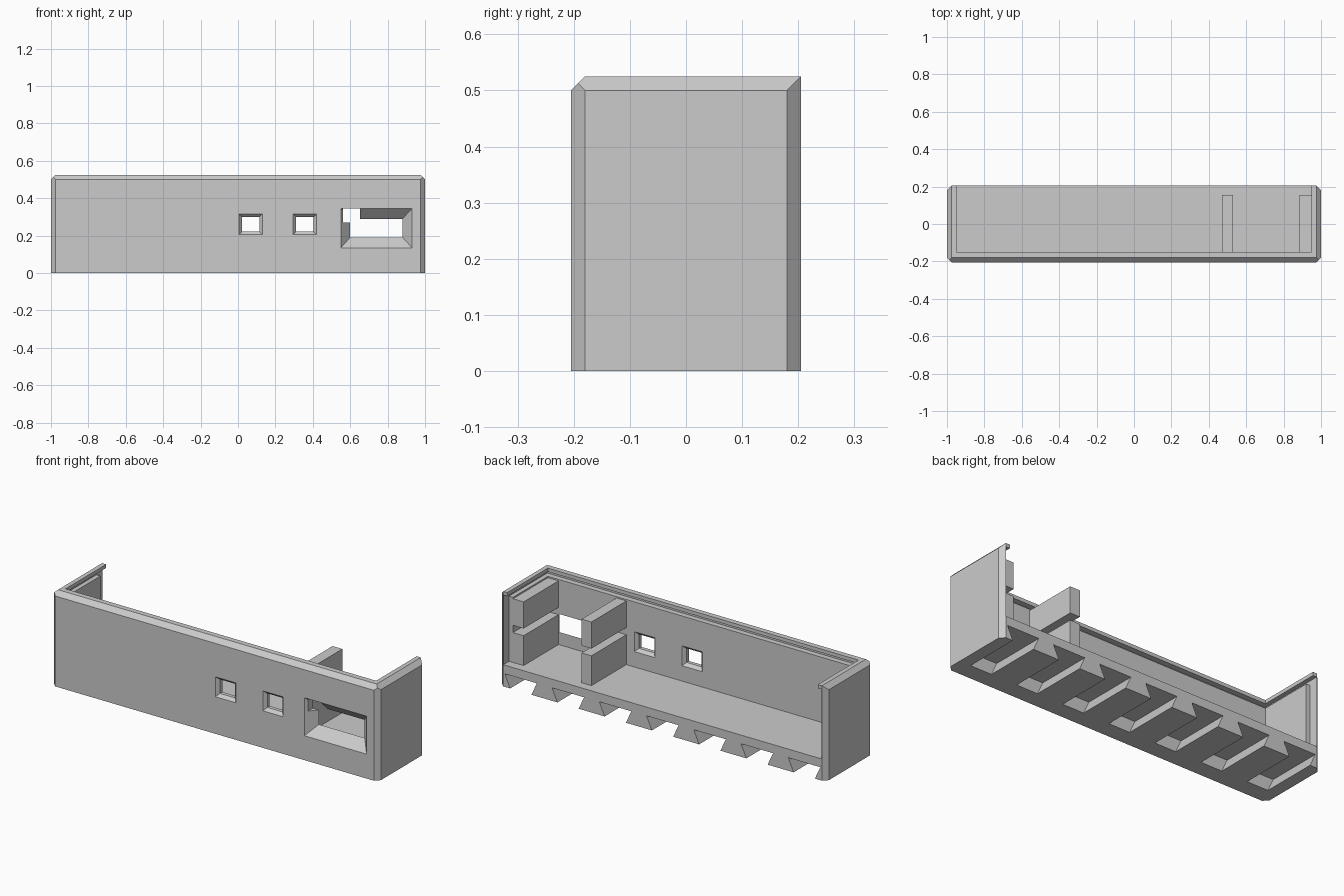
import bpy, bmesh
from mathutils import Vector

cube = bpy.data.objects.get("Cube")
if cube:
    bpy.data.objects.remove(cube, do_unlink=True)

grey = bpy.data.materials.new("plain_grey")
grey.use_nodes = True
colour = (0.6, 0.6, 0.6, 1)
grey.diffuse_color = colour
grey.node_tree.nodes["Principled BSDF"].inputs["Base Color"].default_value = colour


def finish(name, bm):
    bmesh.ops.recalc_face_normals(bm, faces=bm.faces)
    mesh = bpy.data.meshes.new(name)
    bm.to_mesh(mesh)
    bm.free()
    mesh.materials.append(grey)
    obj = bpy.data.objects.new(name, mesh)
    bpy.context.collection.objects.link(obj)
    return obj


def loft(rings):
    """Closed solid through rings of (x, y, z) corners."""
    bm = bmesh.new()
    loops = [[bm.verts.new(p) for p in ring] for ring in rings]
    n = len(loops[0])
    for a, b in zip(loops, loops[1:]):
        for i in range(n):
            bm.faces.new((a[i], a[(i + 1) % n], b[(i + 1) % n], b[i]))
    bm.faces.new(loops[0])
    bm.faces.new(loops[-1])
    return bm


def rect(x0, x1, z0, z1, y, inset=0):
    x0, x1, z0, z1 = x0 + inset, x1 - inset, z0 + inset, z1 - inset
    return [(x0, y, z0), (x1, y, z0), (x1, y, z1), (x0, y, z1)]


def box(x0, x1, y0, y1, z0, z1):
    return loft([rect(x0, x1, z0, z1, y0), rect(x0, x1, z0, z1, y1)])


def cut(target, bm):
    cutter = finish("cutter", bm)
    cutter.hide_render = True
    mod = target.modifiers.new("cut", 'BOOLEAN')
    mod.operation = 'DIFFERENCE'
    mod.solver = 'EXACT'
    mod.object = cutter
    bpy.context.view_layer.objects.active = target
    bpy.ops.object.modifier_apply(modifier=mod.name)
    mesh = cutter.data
    bpy.data.objects.remove(cutter, do_unlink=True)
    bpy.data.meshes.remove(mesh)


# Outer block with chamfered uprights and chamfered front and side top edges
W, D, H, C = 1.0, 0.205, 0.525, 0.025
bm = box(-W, W, -D, D, 0, H)
chamfers = [((sx * W, sy * (D - C), 0), (sx, sy, 0)) for sx in (-1, 1) for sy in (-1, 1)]
chamfers += [((sx * W, 0, H - C), (sx, 0, 1)) for sx in (-1, 1)]
chamfers.append(((0, -D, H - C), (0, -1, 1)))
for point, normal in chamfers:
    bmesh.ops.bisect_plane(bm, geom=bm.verts[:] + bm.edges[:] + bm.faces[:], dist=1e-5,
                           plane_co=point, plane_no=Vector(normal), clear_outer=True)
    bmesh.ops.holes_fill(bm, edges=[e for e in bm.edges if e.is_boundary], sides=0)
housing = finish("housing", bm)

# Interior, lid groove and rear panel recess
FLOOR, BACK = 0.12, 0.155
cut(housing, box(-0.95, 0.95, -0.15, 0.4, FLOOR, 0.8))
cut(housing, box(-0.974, 0.974, -0.18, 0.4, 0.48, 0.505))
cut(housing, box(-0.974, 0.974, BACK, 0.4, FLOOR, 0.49))

# Two small windows, flared on both faces
for x in (0.005, 0.295):
    size = (x, x + 0.125, 0.205, 0.315)
    cut(housing, loft([rect(*size, -0.25), rect(*size, -D), rect(*size, -0.188, 0.016),
                       rect(*size, -0.167, 0.016), rect(*size, -0.15), rect(*size, -0.1)]))

# Large tapered window with a square notch in its upper corner
outer, inner = (0.55, 0.93, 0.135, 0.345), (0.6, 0.88, 0.19, 0.29)
cut(housing, loft([rect(*outer, -0.25), rect(*outer, -D), rect(*inner, -0.15), rect(*inner, -0.1)]))
cut(housing, box(0.562, 0.652, -0.25, -0.1, 0.27, 0.344))

# Dovetail slots under the floor, open at the back
for i in range(-3, 4):
    c = i * 0.289
    rings = [[(c - 0.065, y, 0), (c + 0.065, y, 0), (c + 0.098, y, 0.072), (c - 0.098, y, 0.072)]
             for y in (-0.11, 0.4)]
    cut(housing, loft(rings))
    cut(housing, box(c - 0.065, c + 0.065, -0.11, 0.4, -0.05, 0.01))

# Board holders: two columns, each split by a slot
for side, x0, x1 in (("inner", 0.47, 0.53), ("outer", 0.885, 0.95)):
    finish(side + "_lower_holder", box(x0, x1, -0.155, BACK, FLOOR - 0.005, 0.285))
    finish(side + "_upper_holder", box(x0, x1, -0.155, BACK, 0.325, 0.472))
